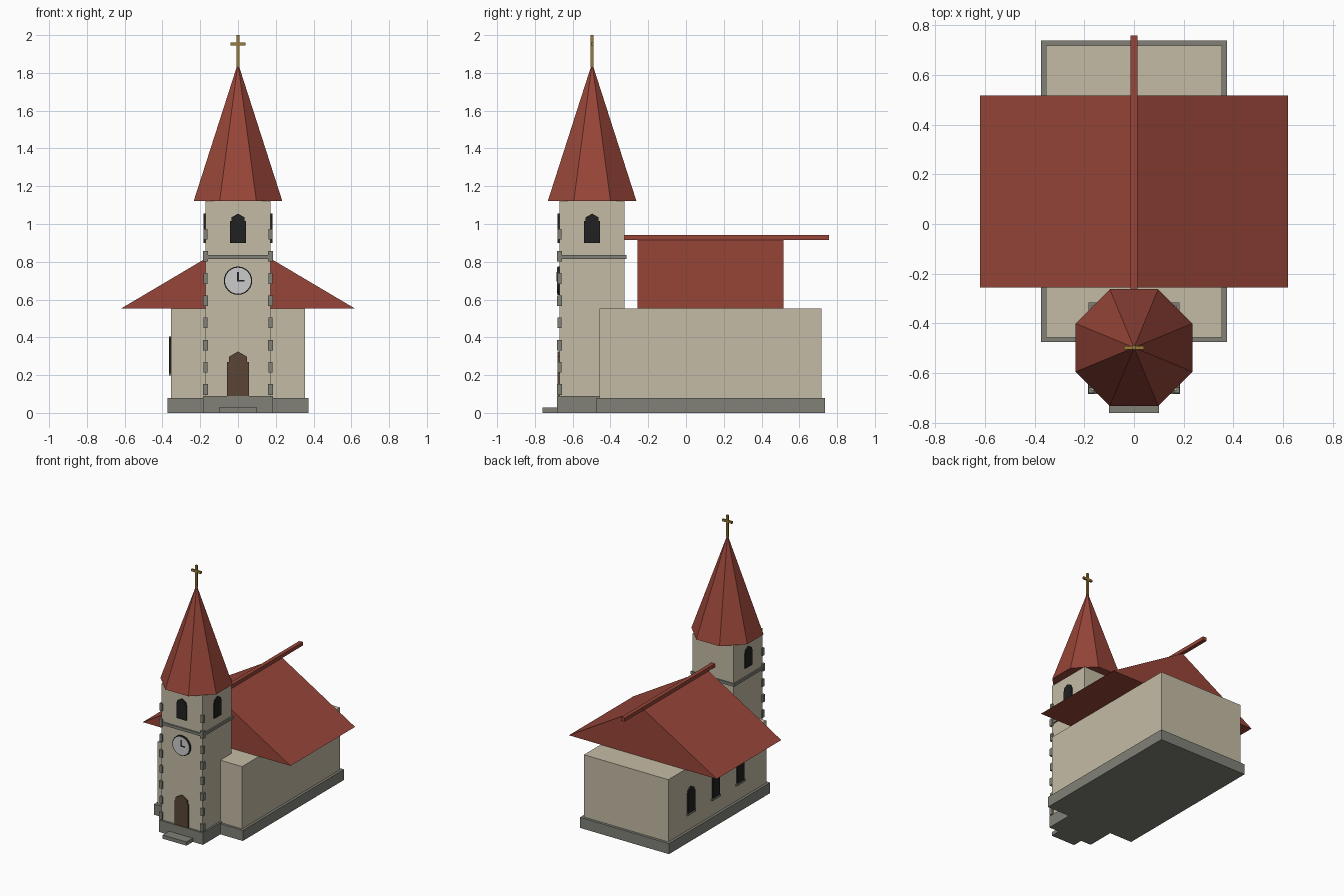
import bpy, math
from mathutils import Matrix

if "Cube" in bpy.data.objects:
    bpy.data.objects.remove(bpy.data.objects["Cube"])


def mat(name, r, g, b):
    m = bpy.data.materials.new(name)
    m.diffuse_color = (r, g, b, 1)
    m.use_nodes = True
    m.node_tree.nodes["Principled BSDF"].inputs["Base Color"].default_value = m.diffuse_color
    return m


WALL = mat("plaster", 0.56, 0.50, 0.38)
STONE = mat("stone", 0.22, 0.22, 0.19)
ROOF = mat("roof_tile", 0.31, 0.06, 0.04)
DARK = mat("dark_glass", 0.015, 0.015, 0.015)
WOOD = mat("wood", 0.10, 0.06, 0.035)
GOLD = mat("gold", 0.33, 0.20, 0.04)
DIAL = mat("dial", 0.65, 0.65, 0.62)


def mesh(name, verts, faces, m):
    me = bpy.data.meshes.new(name)
    me.from_pydata(verts, [], faces)
    me.materials.append(m)
    ob = bpy.data.objects.new(name, me)
    bpy.context.collection.objects.link(ob)
    return ob


def prism(name, profile, y0, y1, m):
    """Extrude a counter-clockwise x/z profile from y0 to y1."""
    n = len(profile)
    verts = [(x, y, z) for y in (y0, y1) for x, z in profile]
    faces = [tuple(range(n)), tuple(reversed(range(n, 2 * n)))]
    faces += [(i, i + n, (i + 1) % n + n, (i + 1) % n) for i in range(n)]
    return mesh(name, verts, faces, m)


def box(name, x0, x1, y0, y1, z0, z1, m):
    return prism(name, [(x0, z0), (x1, z0), (x1, z1), (x0, z1)], y0, y1, m)


def arched(name, loc, turn, w, h, r, m):
    """Panel with a pointed top, set half into a wall."""
    k = 0.866 * r
    pts = [(-w, 0), (w, 0), (w, h), (k, h), (k, h + r / 2), (0, h + r),
           (-k, h + r / 2), (-k, h), (-w, h)]
    ob = prism(name, pts, -0.01, 0.01, m)
    ob.data.transform(Matrix.Translation(loc) @ Matrix.Rotation(math.radians(turn), 4, 'Z'))
    return ob


def disc(name, r, y0, y1, z, m, n=24):
    pts = [(r * math.cos(2 * math.pi * i / n), z + r * math.sin(2 * math.pi * i / n))
           for i in range(n)]
    return prism(name, pts, y0, y1, m)


TY = -0.497  # tower centre

# Nave
box("nave_plinth", -0.373, 0.373, -0.475, 0.737, 0, 0.08, STONE)
box("nave_walls", -0.354, 0.354, -0.457, 0.717, 0.08, 0.552, WALL)
prism("nave_roof", [(-0.62, 0.552), (0.62, 0.552), (0, 0.919)], -0.256, 0.517, ROOF)
box("ridge_beam", -0.015, 0.015, -0.495, 0.757, 0.916, 0.943, ROOF)

# Nave windows on the left side only
for y in (0.45, 0.155, -0.14):
    arched("nave_window", (-0.354, y, 0.21), -90, 0.042, 0.155, 0.04, DARK)
    box("nave_sill", -0.366, -0.35, y - 0.05, y + 0.05, 0.197, 0.212, STONE)

# Tower
box("tower_plinth", -0.185, 0.185, TY - 0.187, TY + 0.187, 0, 0.09, STONE)
box("tower_walls", -0.172, 0.172, TY - 0.172, TY + 0.172, 0.09, 1.123, WALL)
box("tower_band", -0.182, 0.182, TY - 0.182, TY + 0.182, 0.815, 0.836, STONE)
box("door_step", -0.1, 0.1, -0.76, -0.66, 0, 0.028, STONE)

# Corner stones on the two front corners
for s in (-1, 1):
    for i in range(8):
        z = 0.124 + 0.1175 * i
        e = 0.013 if i % 2 == 0 else 0.011
        cx, cy = s * 0.172, TY - 0.172
        box("corner_stone", cx - e, cx + e, cy - e, cy + e, z - 0.028, z + 0.028, STONE)

# Door and belfry openings
arched("door", (0, TY - 0.172, 0.09), 0, 0.057, 0.18, 0.055, WOOD)
for loc, turn in (((0, TY - 0.172, 0.9), 0), ((0.172, TY, 0.9), 90), ((-0.172, TY, 0.9), -90)):
    arched("belfry_window", loc, turn, 0.042, 0.115, 0.04, DARK)

# Clock
F = TY - 0.172
disc("clock_rim", 0.075, F - 0.011, F + 0.01, 0.70, DARK)
disc("clock_face", 0.069, F - 0.014, F, 0.70, DIAL)
box("minute_hand", -0.004, 0.004, F - 0.017, F, 0.696, 0.745, DARK)
box("hour_hand", -0.004, 0.034, F - 0.017, F, 0.696, 0.704, DARK)

# Eight-sided spire
R = 0.254
ring = [(R * math.cos(math.radians(22.5 + 45 * i)),
         TY + R * math.sin(math.radians(22.5 + 45 * i)), 1.121) for i in range(8)]
mesh("spire", ring + [(0, TY, 1.852)],
     [(i, (i + 1) % 8, 8) for i in range(8)] + [tuple(reversed(range(8)))], ROOF)

# Cross
box("cross_post", -0.008, 0.008, TY - 0.008, TY + 0.008, 1.83, 2.0, GOLD)
box("cross_arm", -0.04, 0.04, TY - 0.007, TY + 0.007, 1.946, 1.962, GOLD)
